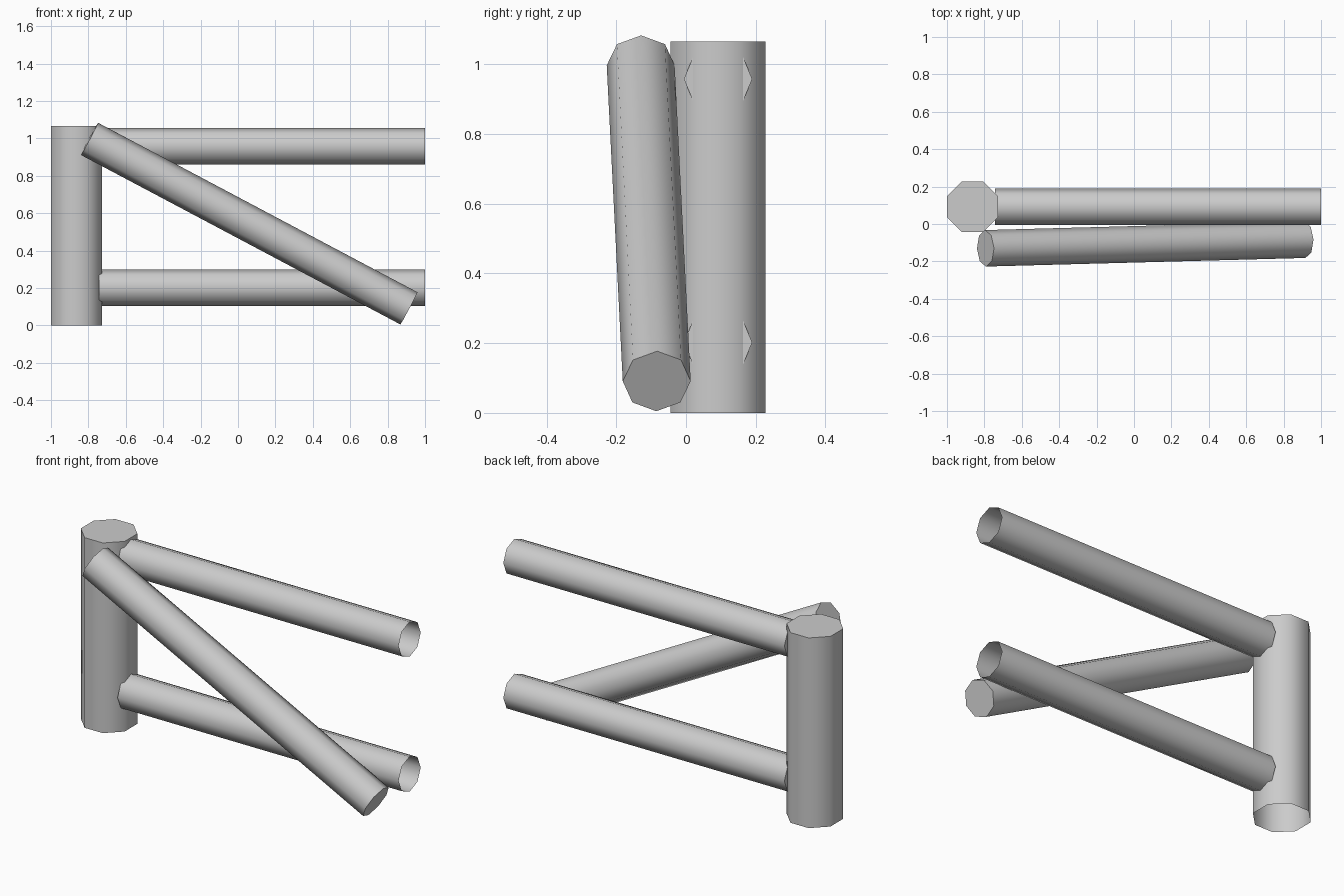
import bpy, bmesh, math
from mathutils import Vector

if "Cube" in bpy.data.objects:
    bpy.data.objects.remove(bpy.data.objects["Cube"])

SIDES = 8


def pole(name, start, end, radius, turn=0.0, cap_start=True, cap_end=True):
    """Eight-sided pole from start to end, with optional end caps."""
    start, end = Vector(start), Vector(end)
    axis = (end - start).normalized()
    side = axis.cross(Vector((0, 0, 1)))
    side = side.normalized() if side.length > 1e-4 else Vector((1, 0, 0))
    up = axis.cross(side)
    bm = bmesh.new()
    rings = []
    for centre in (start, end):
        ring = []
        for i in range(SIDES):
            a = turn + 2 * math.pi * i / SIDES
            ring.append(bm.verts.new(centre + radius * (math.cos(a) * side + math.sin(a) * up)))
        rings.append(ring)
    a, b = rings
    for i in range(SIDES):
        j = (i + 1) % SIDES
        bm.faces.new((a[i], a[j], b[j], b[i]))
    if cap_start:
        bm.faces.new(a[::-1])
    if cap_end:
        bm.faces.new(b)
    mesh = bpy.data.meshes.new(name)
    bm.to_mesh(mesh)
    bm.free()
    obj = bpy.data.objects.new(name, mesh)
    bpy.context.collection.objects.link(obj)
    # smooth round sides, sharp end rims
    bpy.ops.object.select_all(action='DESELECT')
    obj.select_set(True)
    bpy.context.view_layer.objects.active = obj
    bpy.ops.object.shade_smooth_by_angle(angle=math.radians(60))
    return obj


Y = 0.092

# Upright post: flats face the axes, underside open
pole("post", (-0.864, Y, 0), (-0.864, Y, 1.066), 0.136 / math.cos(math.pi / 8),
     turn=math.pi / 8, cap_start=False)

# Two horizontal rails, open at the free end
for name, z in (("lower_rail", 0.202), ("upper_rail", 0.958)):
    pole(name, (-0.743, Y, z), (1.0, Y, z), 0.098, cap_end=False)

# Fallen rail leaning diagonally across the front
pole("diagonal_rail", (-0.794, -0.13, 0.997), (0.914, -0.084, 0.091), 0.0975)
